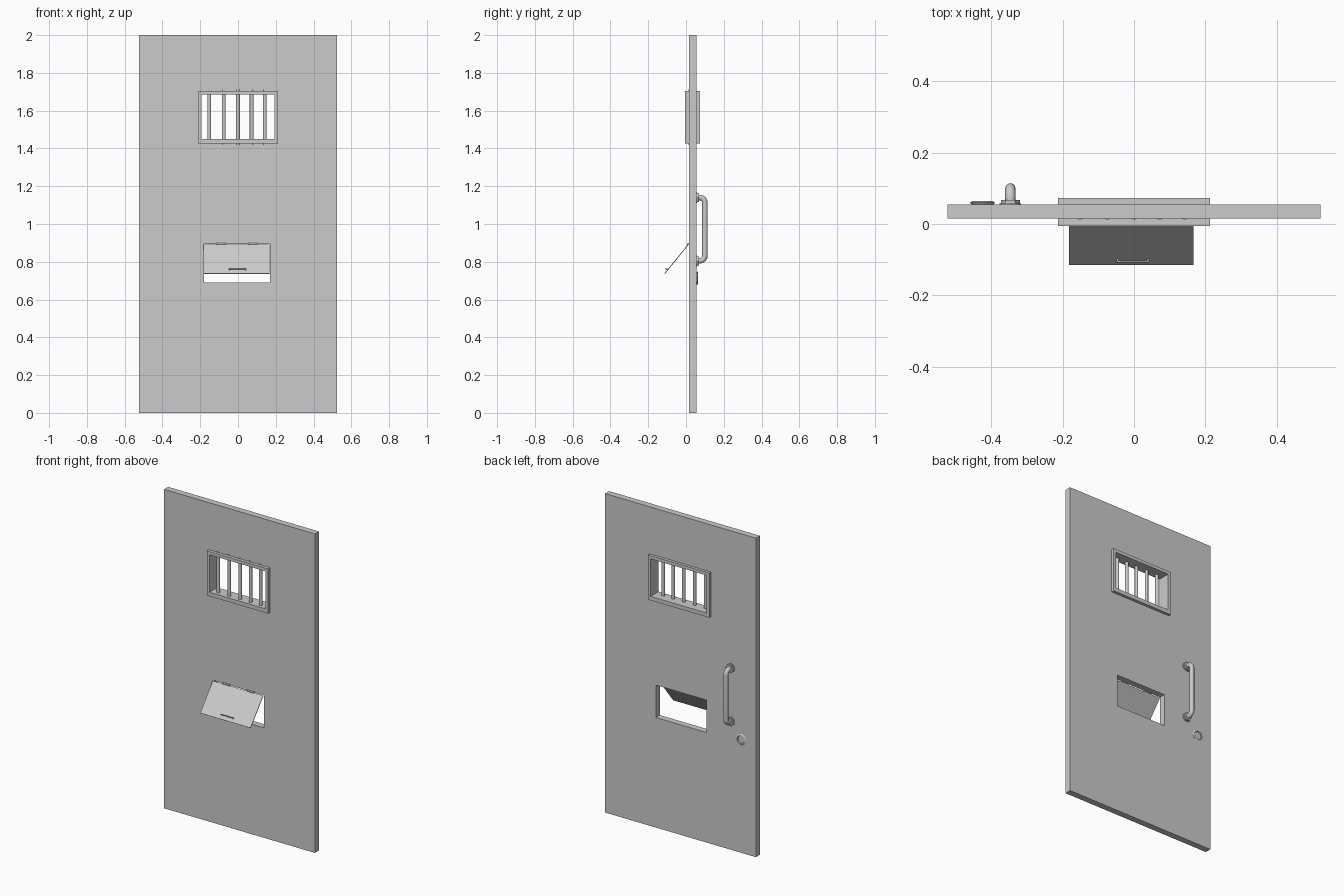
import bpy, bmesh, math
from mathutils import Vector, Matrix

if "Cube" in bpy.data.objects:
    bpy.data.objects.remove(bpy.data.objects["Cube"])


def mesh_obj(name, bm):
    bmesh.ops.recalc_face_normals(bm, faces=bm.faces)
    me = bpy.data.meshes.new(name)
    bm.to_mesh(me)
    bm.free()
    ob = bpy.data.objects.new(name, me)
    bpy.context.collection.objects.link(ob)
    return ob


def smooth(ob):
    bpy.ops.object.select_all(action='DESELECT')
    ob.select_set(True)
    bpy.context.view_layer.objects.active = ob
    bpy.ops.object.shade_smooth_by_angle(angle=math.radians(35))


def box(name, x, y, z):
    bm = bmesh.new()
    bmesh.ops.create_cube(bm, size=1)
    for v in bm.verts:
        v.co = Vector([(r[0] + r[1]) / 2 + c * (r[1] - r[0])
                       for c, r in zip(v.co, (x, y, z))])
    return mesh_obj(name, bm)


def rod(name, a, b, radius, sides=16):
    a, b = Vector(a), Vector(b)
    bm = bmesh.new()
    rot = (b - a).to_track_quat('Z', 'Y').to_matrix().to_4x4()
    bmesh.ops.create_cone(bm, cap_ends=True, segments=sides, radius1=radius,
                          radius2=radius, depth=(b - a).length,
                          matrix=Matrix.Translation((a + b) / 2) @ rot)
    ob = mesh_obj(name, bm)
    smooth(ob) if sides > 6 else None
    return ob


def cut(ob, cutter):
    m = ob.modifiers.new("opening", 'BOOLEAN')
    m.operation, m.solver, m.object = 'DIFFERENCE', 'EXACT', cutter
    bpy.ops.object.select_all(action='DESELECT')
    bpy.context.view_layer.objects.active = ob
    ob.select_set(True)
    bpy.ops.object.modifier_apply(modifier=m.name)
    bpy.data.objects.remove(cutter)


def tube(name, pts, radius, fillet):
    # round the corners of the path, then sweep a circle along it
    pts = [Vector(p) for p in pts]
    path = [pts[0]]
    for p, q, r in zip(pts, pts[1:], pts[2:]):
        u, w = (p - q).normalized() * fillet, (r - q).normalized() * fillet
        for i in range(9):
            t = i / 8 * math.pi / 2
            path.append(q + u * (1 - math.sin(t)) + w * (1 - math.cos(t)))
    path.append(pts[-1])
    cu = bpy.data.curves.new(name, 'CURVE')
    cu.dimensions = '3D'
    cu.bevel_depth, cu.bevel_resolution, cu.use_fill_caps = radius, 4, True
    sp = cu.splines.new('POLY')
    sp.points.add(len(path) - 1)
    for s, p in zip(sp.points, path):
        s.co = (*p, 1)
    ob = bpy.data.objects.new(name, cu)
    bpy.context.collection.objects.link(ob)
    bpy.ops.object.select_all(action='DESELECT')
    ob.select_set(True)
    bpy.context.view_layer.objects.active = ob
    bpy.ops.object.convert(target='MESH')
    smooth(bpy.context.object)


# door slab with window and food slot openings
door = box("door_panel", (-.523, .523), (.015, .055), (0, 2))
cut(door, box("window_cutter", (-.205, .205), (-.1, .2), (1.435, 1.695)))
cut(door, box("slot_cutter", (-.181, .17), (-.1, .2), (.69, .893)))

# window frame and bars
frame = box("window_frame", (-.213, .213), (-.005, .073), (1.425, 1.705))
cut(frame, box("frame_cutter", (-.194, .194), (-.1, .2), (1.45, 1.685)))
for i, x in enumerate((-.152, -.075, 0, .072, .142)):
    rod(f"window_bar_{i + 1}", (x, .022, 1.418), (x, .022, 1.711), .01)

# open flap, tilted outward from its top hinge
hinge = Vector((0, .012, .891))
along = Vector((0, -.126, -.155)).normalized()
out = Vector((0, along.z, -along.y))
flap = box("slot_flap", (-.182, .167), (-.002, .002), (-.199, 0))
flap.matrix_world = Matrix.Translation(hinge) @ Matrix(
    (Vector((1, 0, 0)), -out, -along)).transposed().to_4x4()
for i, x in enumerate((-.09, .078)):
    rod(f"flap_hinge_{i + 1}", (x - .026, .011, .895), (x + .026, .011, .895), .005)

# small grip on the flap
foot = hinge + along * .174
tip = foot + out * .011
dx = Vector((.043, 0, 0))
mid = Vector((-.003, 0, 0))
tube("flap_grip", (foot + mid - dx, tip + mid - dx, tip + mid + dx, foot + mid + dx),
     .003, .006)

# pull handle with hexagonal mounting flanges
hx, lo, hi = -.347, .805, 1.14
tube("pull_handle", ((hx, .055, lo), (hx, .1, lo), (hx, .1, hi), (hx, .055, hi)),
     .0145, .028)
for i, z in enumerate((lo, hi)):
    fl = rod(f"handle_flange_{i + 1}", (0, 0, 0), (0, .0125, 0), .027, 6)
    xs = [v.co.x for v in fl.data.vertices]
    if max(xs) < .025:
        fl.data.transform(Matrix.Rotation(math.pi / 6, 4, 'Y'))
    fl.location = (hx, .055, z)
    rod(f"handle_washer_{i + 1}", (hx, .054, z), (hx, .058, z), .03 if i else .029, 24).scale.x = 1

# lock escutcheon, a lathed ring with a recessed centre
bm = bmesh.new()
prof = [(0, .058), (.023, .058), (.025, .064), (.029, .064), (.035, .06), (.031, .055), (0, .055)]
vs = [bm.verts.new((r, y, 0)) for r, y in prof]
es = [bm.edges.new(p) for p in zip(vs, vs[1:])]
bmesh.ops.spin(bm, geom=vs + es, cent=(0, 0, 0), axis=(0, 1, 0),
               angle=math.tau, steps=32, use_merge=True)
bmesh.ops.remove_doubles(bm, verts=bm.verts, dist=1e-5)
lock = mesh_obj("lock_plate", bm)
lock.location = (-.425, 0, .713)
smooth(lock)
